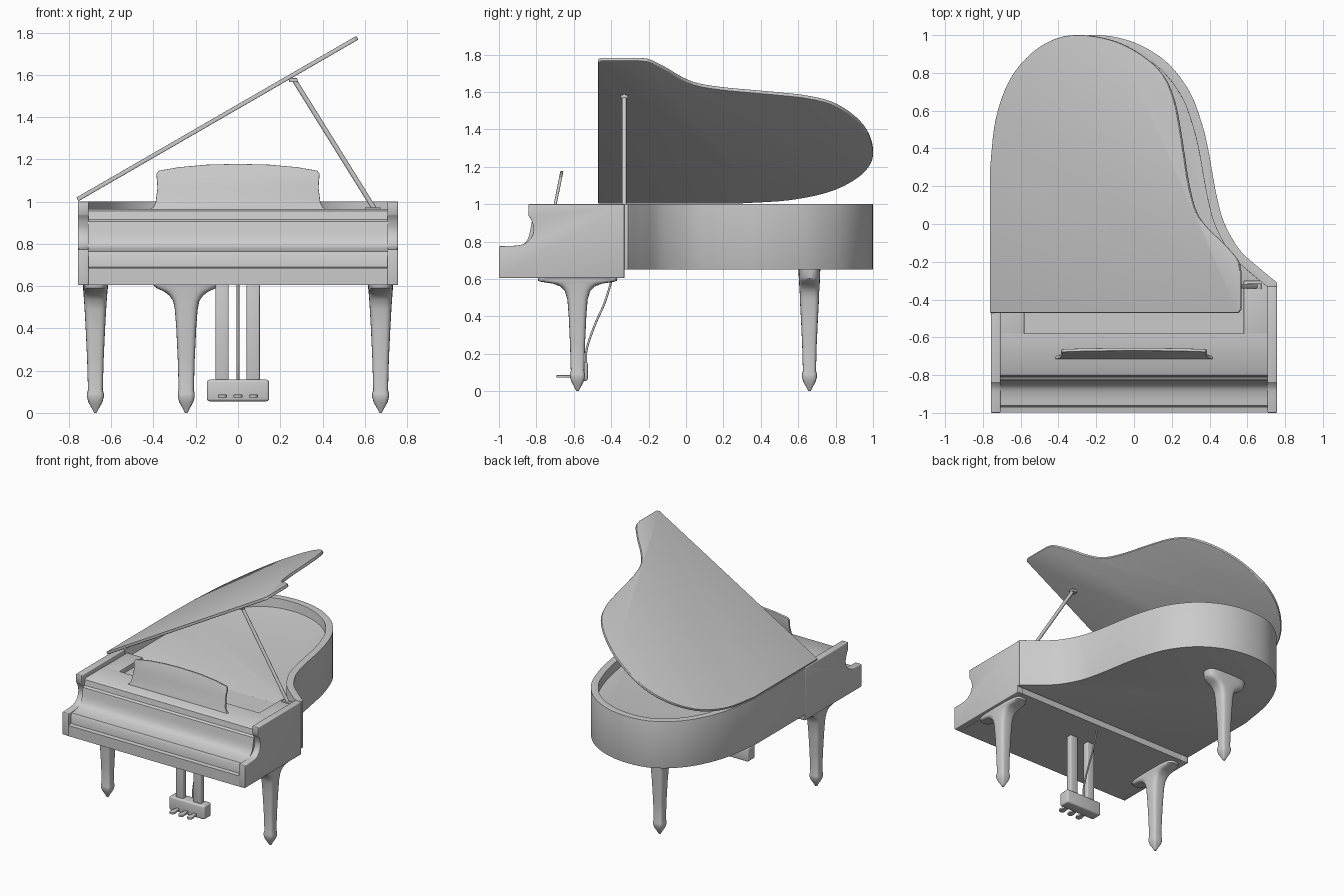
import bpy, bmesh, math
from mathutils import Vector

if "Cube" in bpy.data.objects:
    bpy.data.objects.remove(bpy.data.objects["Cube"])


def spline(pts, n=5):
    """Smooth open path through the given 2D points."""
    p = [Vector(q) for q in pts]
    p = [2 * p[0] - p[1]] + p + [2 * p[-1] - p[-2]]
    out = []
    for i in range(1, len(p) - 2):
        a, b, c, d = p[i - 1:i + 3]
        for k in range(n):
            t = k / n
            q = 0.5 * (2 * b + (c - a) * t + (2 * a - 5 * b + 4 * c - d) * t * t
                       + (3 * b - a - 3 * c + d) * t ** 3)
            out.append((q.x, q.y))
    return out + [tuple(pts[-1])]


def finish(name, bm, bevel=0.0):
    bmesh.ops.recalc_face_normals(bm, faces=bm.faces[:])
    if bevel:
        sharp = [e for e in bm.edges if e.calc_face_angle(0) > math.radians(40)]
        bmesh.ops.bevel(bm, geom=sharp, offset=bevel, segments=3, profile=0.5,
                        affect='EDGES', clamp_overlap=True)
    me = bpy.data.meshes.new(name)
    bm.to_mesh(me)
    bm.free()
    ob = bpy.data.objects.new(name, me)
    bpy.context.collection.objects.link(ob)
    smooth(ob)
    return ob


def smooth(ob):
    bpy.ops.object.select_all(action='DESELECT')
    ob.select_set(True)
    bpy.context.view_layer.objects.active = ob
    bpy.ops.object.shade_smooth_by_angle(angle=math.radians(38))


def prism(name, pts, lo, hi, axis='z', bevel=0.0):
    """Extrude a 2D outline along an axis."""
    place = {'z': lambda p, h: (p[0], p[1], h),
             'x': lambda p, h: (h, p[0], p[1]),
             'y': lambda p, h: (p[0], h, p[1])}[axis]
    bm = bmesh.new()
    a, b = [[bm.verts.new(place(p, h)) for p in pts] for h in (lo, hi)]
    bm.faces.new(a)
    bm.faces.new(b)
    for i in range(len(pts)):
        j = (i + 1) % len(pts)
        bm.faces.new((a[i], a[j], b[j], b[i]))
    return finish(name, bm, bevel)


def box(name, x, y, z, bevel=0.004):
    pts = [(x[0], y[0]), (x[1], y[0]), (x[1], y[1]), (x[0], y[1])]
    return prism(name, pts, z[0], z[1], 'z', bevel)


def tube(name, pts, r):
    cu = bpy.data.curves.new(name, 'CURVE')
    cu.dimensions = '3D'
    cu.bevel_depth, cu.bevel_resolution, cu.use_fill_caps = r, 3, True
    sp = cu.splines.new('POLY')
    sp.points.add(len(pts) - 1)
    for q, p in zip(sp.points, pts):
        q.co = (*p, 1)
    ob = bpy.data.objects.new(name, cu)
    bpy.context.collection.objects.link(ob)
    bpy.ops.object.select_all(action='DESELECT')
    ob.select_set(True)
    bpy.context.view_layer.objects.active = ob
    bpy.ops.object.convert(target='MESH')
    smooth(bpy.context.view_layer.objects.active)


def leg(name, cx, cy, top, along_x=False):
    """Loft rounded-square rings: (z, half width in flare direction, other half width)."""
    rings = [(0, .006, .006), (.02, .016, .016), (.05, .033, .033), (.075, .040, .040),
             (.09, .040, .040), (.11, .036, .035), (.25, .040, .039), (.40, .047, .046),
             (.49, .054, .051)] + top
    bm, prev = bmesh.new(), None
    for z, f, w in rings:
        cur = []
        for k in range(32):
            c, s = math.cos(k * math.pi / 16), math.sin(k * math.pi / 16)
            u = math.copysign(abs(c) ** .55, c) * f
            v = math.copysign(abs(s) ** .55, s) * w
            x, y = (u, v) if along_x else (v, u)
            cur.append(bm.verts.new((cx + x, cy + y, z)))
        if prev:
            for k in range(32):
                j = (k + 1) % 32
                bm.faces.new((prev[k], prev[j], cur[j], cur[k]))
        else:
            bm.faces.new(cur)
        prev = cur
    bm.faces.new(prev)
    finish(name, bm)


# Curved case: outer wall, rim top, inner wall, sunken floor, flat underside
outer = [(.757, -.33)] + spline(
    [(.757, -.31), (.66, -.23), (.56, -.138), (.48, 0), (.442, .13), (.415, .27), (.392, .4),
     (.36, .53), (.30, .69), (.20, .83), (.085, .92), (-.05, .978), (-.2, 1.0), (-.36, .98),
     (-.5, .90), (-.62, .76), (-.71, .55), (-.757, .28)]) + [(-.757, -.33)]
V = [Vector(p) for p in outer]
inner = []
for i, p in enumerate(V):
    d1 = (p - V[i - 1]).normalized() if i else Vector((0, 1))
    d2 = (V[i + 1] - p).normalized() if i < len(V) - 1 else Vector((0, -1))
    n = Vector((-d1.y - d2.y, d1.x + d2.x)).normalized()
    inner.append(p + n * .05 / max(.5, n.dot(Vector((-d1.y, d1.x)))))
bm = bmesh.new()
ob_, ot, it, fl = [[bm.verts.new((p[0], p[1], z)) for p in path] for path, z in
                   ((outer, .65), (outer, 1.0), (inner, 1.0), (inner, .93))]
for lo, hi in ((ob_, ot), (ot, it), (it, fl)):
    for i in range(len(outer) - 1):
        bm.faces.new((lo[i], lo[i + 1], hi[i + 1], hi[i]))
bm.faces.new(ob_)
bm.faces.new(fl)
bm.faces.new((ob_[0], ot[0], it[0], fl[0], fl[-1], it[-1], ot[-1], ob_[-1]))
finish("case", bm, .004)

# Side arms with scrolled front
arm = [(-.33, .605), (-1, .605), (-1, .775)] + spline(
    [(-.91, .778), (-.865, .788), (-.828, .82), (-.815, .865), (-.825, .91), (-.842, .94)]) + [
    (-.842, 1.0), (-.33, 1.0)]
for side, x in (("left", -.757), ("right", .707)):
    prism(side + "_arm", arm, x, x + .05, 'x', .005)

# Keybed, key slip, closed fallboard and front deck in one cross-section
front = [(-.33, .605), (-.998, .605), (-.998, .685), (-.972, .69), (-.97, .745)] + spline(
    [(-.96, .765), (-.91, .772), (-.865, .79), (-.84, .83), (-.825, .905)]) + [
    (-.81, .915), (-.803, .955), (-.79, .965), (-.58, .965), (-.58, .93), (-.33, .93)]
prism("keybed_and_fallboard", front, -.709, .709, 'x')
for side, s in (("left", -1), ("right", 1)):
    box(side + "_deck_strip", sorted((s * .58, s * .709)), (-.59, -.30), (.90, .964), .003)

# Music desk, leaning back
half = [(.43, 0), (.402, .015), (.39, .04), (.381, .11), (.386, .175), (.376, .192),
        (.28, .209), (.15, .221)]
desk = prism("music_desk", half + [(0, .225)] + [(-x, z) for x, z in reversed(half)],
             -.008, .008, 'y', .003)
desk.location = (0, -.708, .957)
desk.rotation_euler = (-.2, 0, 0)

# Raised lid, hinged on the left side
lid_pts = [(0, -.47), (1.515, -.47), (1.53, -.455)] + spline(
    [(1.53, -.25), (1.51, -.19), (1.42, -.10), (1.335, -.03), (1.26, .06), (1.215, .2),
     (1.185, .36), (1.16, .5), (1.125, .65), (1.06, .78), (.93, .89), (.76, .968), (.56, 1.0),
     (.40, .98), (.25, .90), (.12, .76), (.035, .55), (0, .28)])
lid = prism("lid", lid_pts, 0, .02, 'z', .004)
lid.location = (-.755, 0, 1.002)
lid.rotation_euler = (0, -math.radians(30), 0)

# Lid prop with end fittings
tube("lid_prop", [(.652, -.33, .955), (.262, -.33, 1.582)], .012)
box("prop_base", (.60, .675), (-.345, -.315), (.955, .972))
box("prop_catch", (.242, .282), (-.35, -.31), (1.565, 1.584))

# Legs
flare = [(.535, .068, .054), (.56, .092, .056), (.575, .13, .057), (.584, .19, .058),
         (.59, .21, .059), (.606, .213, .059)]
leg("front_leg_left", -.675, -.58, flare)
leg("front_leg_right", .675, -.58, flare)
leg("back_leg", -.245, .66, [(.53, .062, .052), (.555, .08, .054), (.575, .105, .055),
                            (.59, .14, .056), (.605, .155, .057), (.652, .16, .058)], True)

# Pedal lyre: posts, box, pedals and rear brace
for side, x in (("left", -.075), ("right", .072)):
    box("lyre_post_" + side, (x - .031, x + .031), (-.59, -.545), (.14, .61), .008)
box("pedal_box", (-.147, .147), (-.61, -.525), (.055, .157), .012)
for i, x in enumerate((-.073, 0, .073)):
    toe = [(x + .022 * math.sin(a), -.668 - .025 * math.cos(a))
           for a in [math.radians(-110 + 22 * k) for k in range(11)]]
    prism("pedal_%d" % (i + 1), [(x - .010, -.60)] + toe + [(x + .010, -.60)],
          .072, .086, 'z', .003)
tube("lyre_brace", [(0, y, z) for y, z in spline(
    [(-.535, .14), (-.53, .23), (-.485, .36), (-.44, .46), (-.41, .55), (-.395, .61)])], .006)
